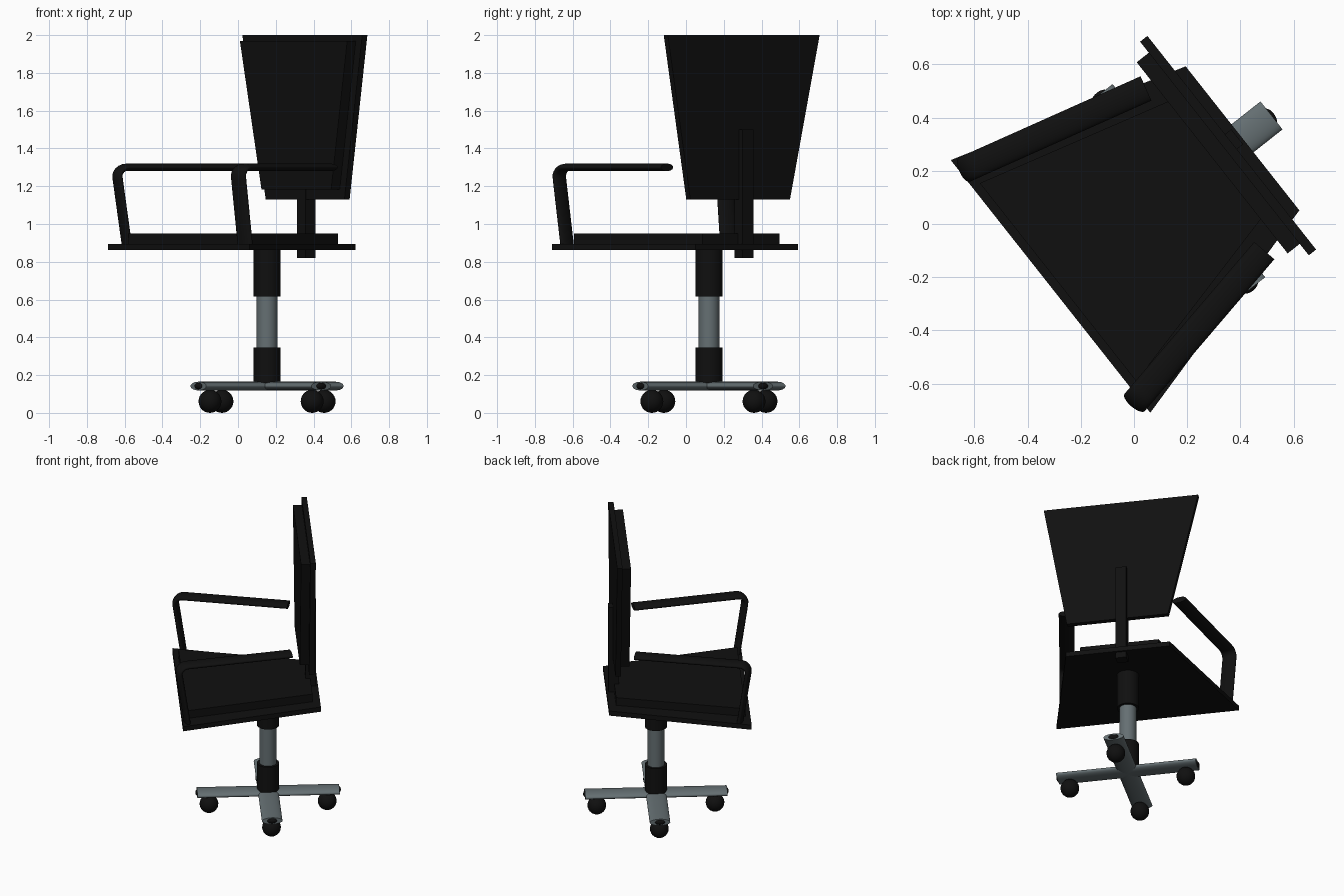
import bpy, bmesh, math
from mathutils import Vector, Matrix

if "Cube" in bpy.data.objects:
    bpy.data.objects.remove(bpy.data.objects["Cube"])

# The chair is turned: local x = chair width, local y = toward the backrest
TURN = Matrix.Rotation(math.radians(-51.7), 4, 'Z')
COL = 0.196          # local y of the centre column


def material(name, rgb):
    m = bpy.data.materials.new(name)
    m.diffuse_color = (*rgb, 1)
    m.use_nodes = True
    m.node_tree.nodes["Principled BSDF"].inputs["Base Color"].default_value = m.diffuse_color
    return m


BLACK = material("black", (0.005, 0.005, 0.005))
STEEL = material("steel grey", (0.13, 0.16, 0.17))


def finish(name, bm, mat, smooth=False, turn=True):
    bmesh.ops.recalc_face_normals(bm, faces=bm.faces)
    if turn:
        bm.transform(TURN)
    me = bpy.data.meshes.new(name)
    bm.to_mesh(me)
    bm.free()
    me.materials.append(mat)
    ob = bpy.data.objects.new(name, me)
    bpy.context.collection.objects.link(ob)
    if smooth:
        bpy.ops.object.select_all(action='DESELECT')
        ob.select_set(True)
        bpy.context.view_layer.objects.active = ob
        bpy.ops.object.shade_smooth_by_angle(angle=math.radians(40))
    return ob


def loft(name, rings, mat, smooth=False, turn=True):
    """Skin a list of equal-length rings and cap both ends."""
    bm = bmesh.new()
    vs = [[bm.verts.new(p) for p in r] for r in rings]
    n = len(vs[0])
    for a, b in zip(vs, vs[1:]):
        for i in range(n):
            j = (i + 1) % n
            bm.faces.new((a[i], a[j], b[j], b[i]))
    bm.faces.new(vs[0][::-1])
    bm.faces.new(vs[-1])
    return finish(name, bm, mat, smooth, turn)


def ellipse(c, ax, ay, n=28):
    return [c + ax * math.cos(2 * math.pi * i / n) + ay * math.sin(2 * math.pi * i / n)
            for i in range(n)]


def seat_slab(name, outline, z0, z1):
    loft(name, [[(x, y, z) for x, y in outline] for z in (z0, z1)], BLACK)


def upright_slab(name, outline, y0, y1):
    loft(name, [[(x, y, z) for x, z in outline] for y in (y0, y1)], BLACK)


def cylinder(name, r, z0, z1, mat):
    X, Y = Vector((r, 0, 0)), Vector((0, r, 0))
    loft(name, [ellipse(Vector((0, COL, z)), X, Y, 40) for z in (z0, z1)], mat, True)


def ball(name, loc, size, rot=0):
    bm = bmesh.new()
    bmesh.ops.create_uvsphere(bm, u_segments=24, v_segments=14, radius=1)
    bm.transform(Matrix.Translation(loc) @ Matrix.Rotation(rot, 4, 'Z')
                 @ Matrix.Diagonal((*size, 1)))
    finish(name, bm, BLACK, True)


# Seat plate and cushion
seat_slab("seat_plate", [(-0.616, -0.392), (0.595, -0.392), (0.345, 0.52), (-0.345, 0.52)],
          0.862, 0.895)
seat_slab("seat_cushion", [(-0.48, -0.36), (0.47, -0.36), (0.26, 0.47), (-0.26, 0.47)],
          0.893, 0.95)

# Backrest shell, pad and spine
upright_slab("backrest_shell", [(-0.324, 1.13), (0.348, 1.13), (0.5, 2.0), (-0.524, 2.0)],
             0.443, 0.478)
upright_slab("backrest_pad", [(-0.287, 1.183), (0.308, 1.183), (0.445, 1.968), (-0.471, 1.968)],
             0.385, 0.445)
upright_slab("backrest_spine", [(-0.053, 0.82), (0.019, 0.82), (0.019, 1.5), (-0.053, 1.5)],
             0.44, 0.508)


# Armrests: a flattened tube rising from the seat and bending back
def armrest(name, front, end):
    front, end = Vector((*front, 0)), Vector((*end, 0))
    length = (end - front).length
    d = (end - front).normalized()
    side = Vector((-d.y, d.x, 0))
    up = Vector((0, 0, 1))
    path = [(0.06, 0.88), (0.006, 1.235)]
    path += [(0.055 - 0.053 * math.cos(a), 1.245 + 0.055 * math.sin(a))
             for a in [math.radians(15 * k) for k in range(1, 7)]]
    path += [(length, 1.30)]
    rings = []
    for i, (s, z) in enumerate(path):
        p, q = path[max(i - 1, 0)], path[min(i + 1, len(path) - 1)]
        t = Vector((q[0] - p[0], q[1] - p[1])).normalized()
        nrm = d * -t.y + up * t.x
        rings.append(ellipse(front + d * s + up * z, side * 0.05, nrm * 0.0195))
    loft(name, rings, BLACK, True, turn=False)


armrest("left_armrest", (-0.642, 0.203), (0.045, 0.51))
armrest("right_armrest", (0.0, -0.674), (0.49, -0.10))

# Column
cylinder("column_upper_sleeve", 0.072, 0.615, 0.865, BLACK)
cylinder("column_tube", 0.055, 0.30, 0.65, STEEL)
cylinder("column_lower_sleeve", 0.072, 0.13, 0.345, BLACK)

# Four-armed base with end plugs and ball casters
for k in range(4):
    a = k * math.pi / 2
    d = Vector((math.cos(a), math.sin(a), 0))
    side = Vector((-d.y, d.x, 0))
    hub = Vector((0, COL, 0.142))
    loft(f"base_leg_{k + 1}",
         [ellipse(hub + d * s, side * 0.067, Vector((0, 0, 0.023))) for s in (0, 0.463)],
         STEEL, True)
    ball(f"leg_end_plug_{k + 1}", hub + d * 0.455, (0.019, 0.036, 0.019), a)
    ball(f"caster_{k + 1}", Vector((0, COL, 0.061)) + d * 0.385, (0.061, 0.061, 0.061))
